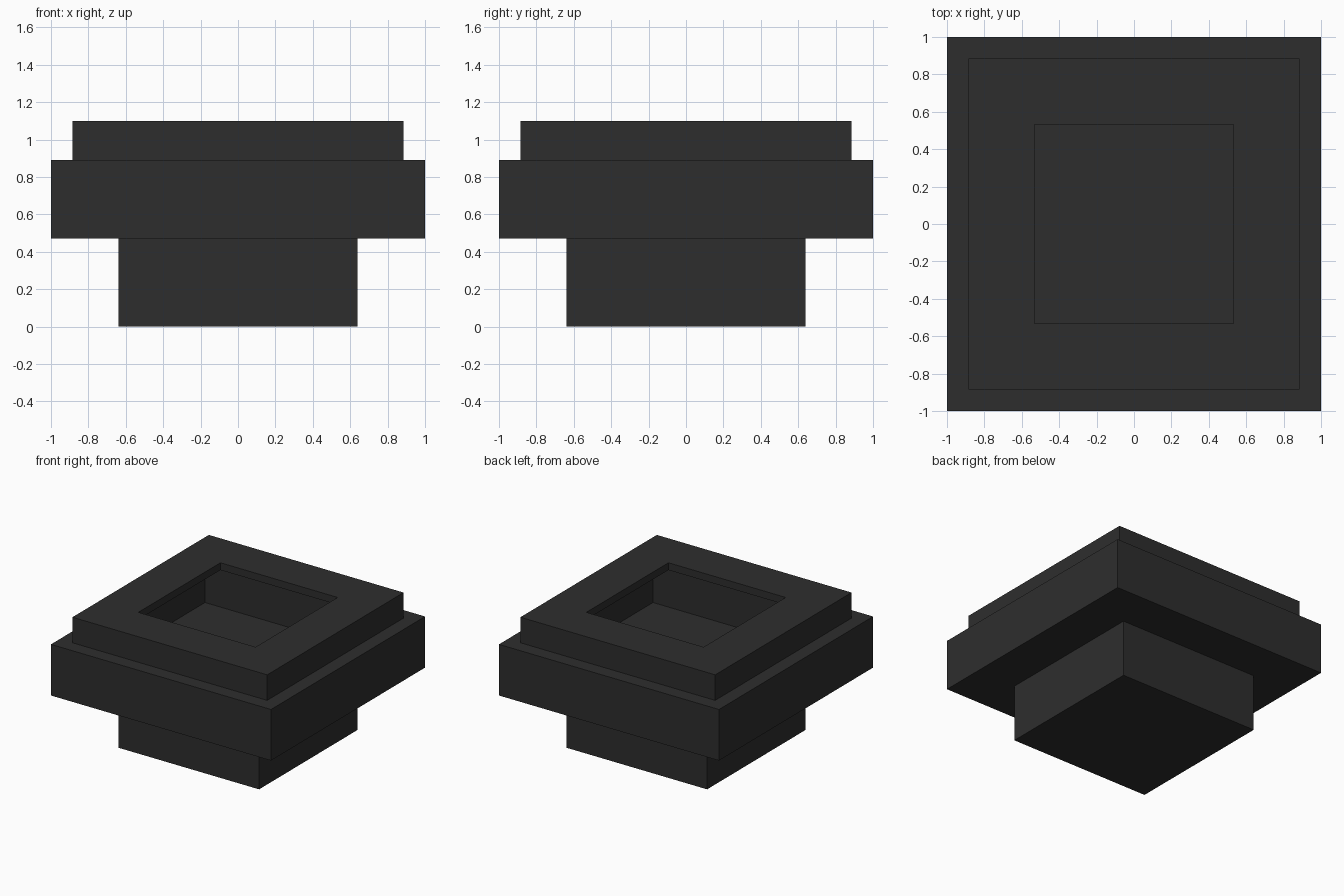
import bpy, bmesh

if "Cube" in bpy.data.objects:
    bpy.data.objects.remove(bpy.data.objects["Cube"])

mat = bpy.data.materials.new("charcoal")
mat.diffuse_color = (0.027, 0.027, 0.027, 1)
mat.use_nodes = True
mat.node_tree.nodes["Principled BSDF"].inputs["Base Color"].default_value = mat.diffuse_color


def square_shell(name, rings, cap_first=False):
    """Join a list of square rings (half width, z) into a stepped shell."""
    bm = bmesh.new()
    loops = []
    for h, z in rings:
        loops.append([bm.verts.new((sx * h, sy * h, z))
                      for sx, sy in ((-1, -1), (1, -1), (1, 1), (-1, 1))])
    for a, b in zip(loops, loops[1:]):
        for i in range(4):
            j = (i + 1) % 4
            bm.faces.new((a[i], a[j], b[j], b[i]))
    if cap_first:
        bm.faces.new(loops[0][::-1])
    me = bpy.data.meshes.new(name)
    bm.to_mesh(me)
    bm.free()
    me.materials.append(mat)
    ob = bpy.data.objects.new(name, me)
    bpy.context.collection.objects.link(ob)
    return ob


# foot under the body
square_shell("foot", [(0.64, 0.0), (0.64, 0.47)], cap_first=True)

# hollow body with closed floor, stepped collar and a short lip into the opening
square_shell("hollow_body", [
    (1.0, 0.47), (1.0, 0.89),      # wide body walls
    (0.885, 0.89), (0.885, 1.10),  # ledge and collar
    (0.533, 1.10), (0.533, 1.04),  # top rim and inner lip
], cap_first=True)
